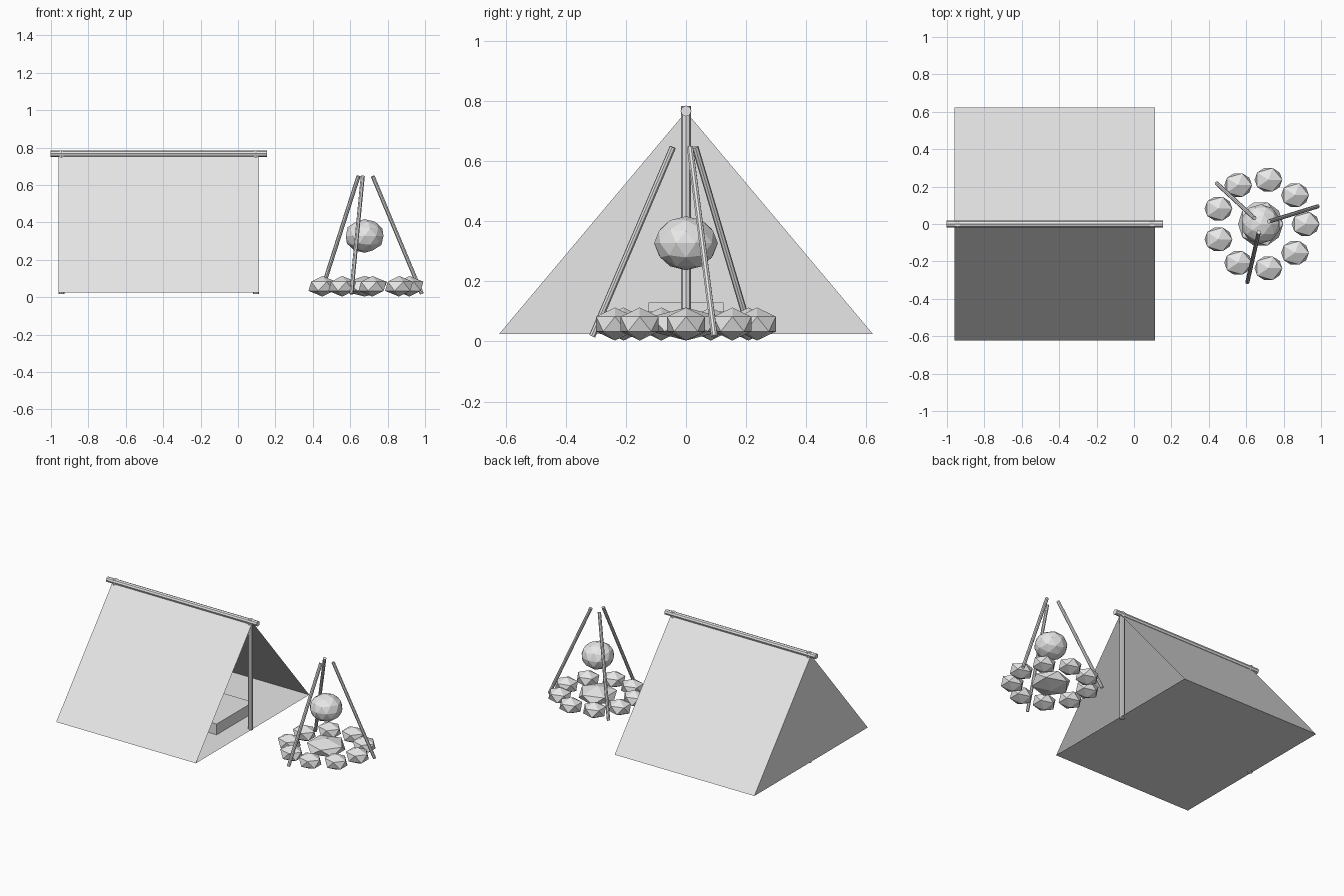
import bpy, bmesh, math
from mathutils import Vector

cube = bpy.data.objects.get("Cube")
if cube:
    bpy.data.objects.remove(cube, do_unlink=True)

GREY = (0.8, 0.8, 0.8, 1.0)
mat = bpy.data.materials.new("light grey")
mat.use_nodes = True
mat.diffuse_color = GREY
mat.node_tree.nodes["Principled BSDF"].inputs["Base Color"].default_value = GREY


def finish(name, bm):
    mesh = bpy.data.meshes.new(name)
    bm.to_mesh(mesh)
    bm.free()
    mesh.materials.append(mat)
    obj = bpy.data.objects.new(name, mesh)
    bpy.context.scene.collection.objects.link(obj)
    return obj


def rod(name, start, end, radius, sides=8):
    start, end = Vector(start), Vector(end)
    bm = bmesh.new()
    bmesh.ops.create_cone(bm, cap_ends=True, segments=sides, radius1=radius,
                          radius2=radius, depth=(end - start).length)
    obj = finish(name, bm)
    obj.rotation_euler = (end - start).to_track_quat('Z', 'Y').to_euler()
    obj.location = (start + end) / 2
    return obj


def box(name, low, high):
    low, high = Vector(low), Vector(high)
    bm = bmesh.new()
    bmesh.ops.create_cube(bm, size=1)
    bmesh.ops.scale(bm, vec=high - low, verts=bm.verts)
    bmesh.ops.translate(bm, vec=(low + high) / 2, verts=bm.verts)
    return finish(name, bm)


def blob(name, center, size, detail):
    bm = bmesh.new()
    bmesh.ops.create_icosphere(bm, subdivisions=detail, radius=1)
    bmesh.ops.scale(bm, vec=size, verts=bm.verts)
    obj = finish(name, bm)
    obj.location = center
    return obj


# Tent sheet: two slopes, floor and a closed rear end; the other end is open
TENT_X, HALF_LEN, HALF_W = -0.424, 0.536, 0.622
FLOOR_Z, RIDGE_Z = 0.025, 0.765
bm = bmesh.new()
section = [(-HALF_W, FLOOR_Z), (0, RIDGE_Z), (HALF_W, FLOOR_Z)]
rear, front = [[bm.verts.new((TENT_X + s * HALF_LEN, y, z)) for y, z in section]
               for s in (-1, 1)]
for i in range(3):
    j = (i + 1) % 3
    bm.faces.new((rear[i], rear[j], front[j], front[i]))
bm.faces.new(rear)
bmesh.ops.recalc_face_normals(bm, faces=bm.faces)
finish("tent_canvas", bm)

# Tent frame
rod("ridge_pole", (TENT_X - 0.578, 0, 0.767), (TENT_X + 0.578, 0, 0.767), 0.018)
for name, s in (("rear_post", -1), ("front_post", 1)):
    x = TENT_X + s * 0.52
    rod(name, (x, 0, 0.018), (x, 0, 0.784), 0.016)

# Bedding inside the tent
box("bedroll", (TENT_X - 0.4, -0.2, FLOOR_Z), (TENT_X + 0.4, 0.2, 0.1))
box("pillow", (TENT_X - 0.38, -0.125, 0.09), (TENT_X - 0.2, 0.125, 0.13))

# Ring of stones around the coals
FIRE_X = 0.677
for i in range(9):
    a = math.tau * i / 9
    blob(f"fire_stone_{i + 1}",
         (FIRE_X + 0.24 * math.cos(a), 0.24 * math.sin(a), 0.058),
         (0.083, 0.074, 0.055), 1)
blob("coals", (FIRE_X, 0, 0.058), (0.135, 0.135, 0.055), 1)

# Cooking pot and its tripod
blob("cooking_pot", (FIRE_X, 0, 0.327), (0.106, 0.106, 0.09), 2)
for i in range(3):
    a = 0.3 + math.tau * i / 3
    c, s = math.cos(a), math.sin(a)
    rod(f"tripod_leg_{i + 1}", (FIRE_X + 0.32 * c, 0.32 * s, 0.018),
        (FIRE_X + 0.045 * c, 0.045 * s, 0.647), 0.011)
